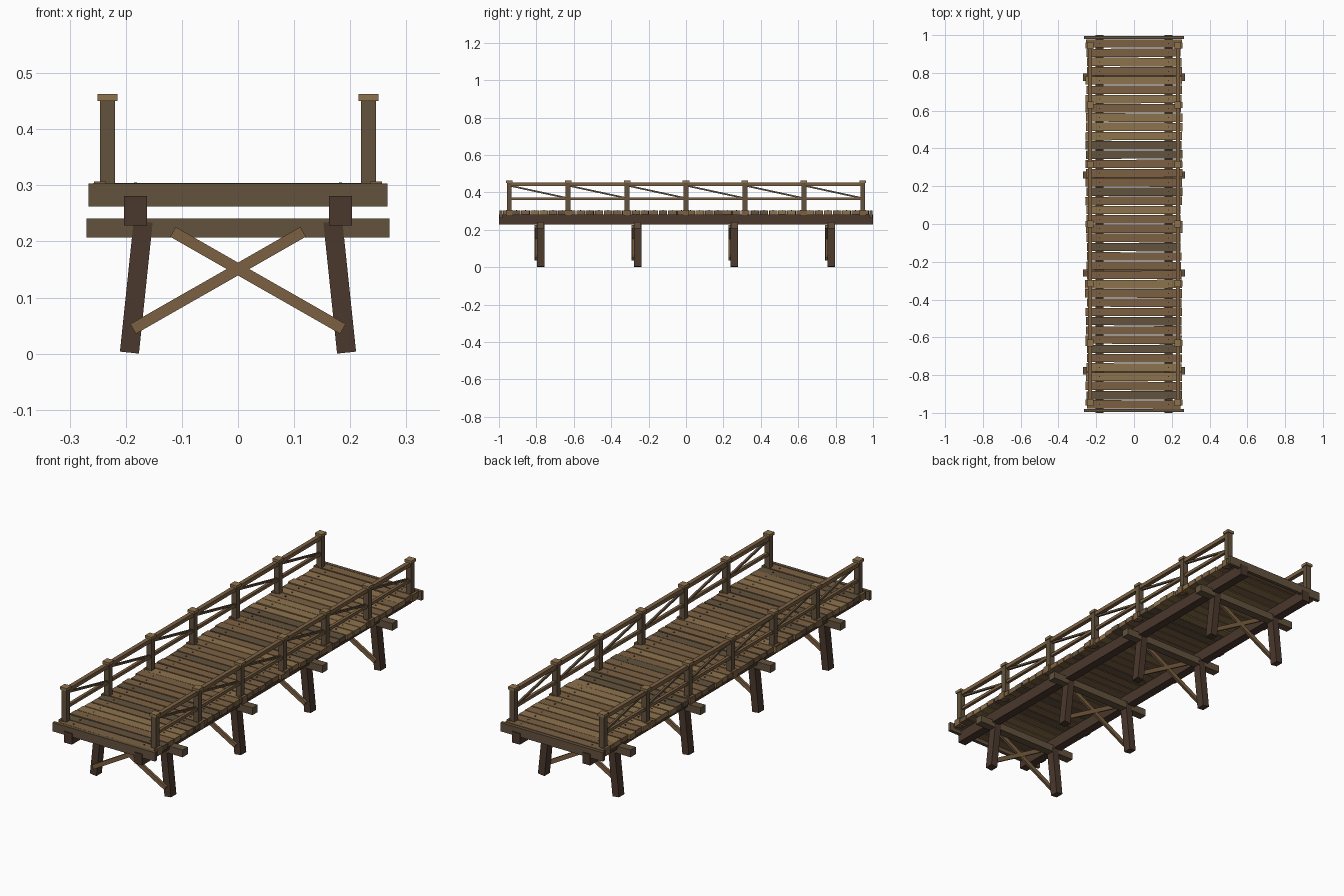
import bpy, math, random
from mathutils import Vector, Matrix

if "Cube" in bpy.data.objects:
    bpy.data.objects.remove(bpy.data.objects["Cube"])

random.seed(4)


def material(name, rgb):
    m = bpy.data.materials.new(name)
    m.diffuse_color = (*rgb, 1)
    m.use_nodes = True
    m.node_tree.nodes["Principled BSDF"].inputs["Base Color"].default_value = m.diffuse_color
    return m


DARK = material("dark_timber", (0.07, 0.04, 0.026))
GREY = material("weathered_timber", (0.125, 0.085, 0.046))
BROWN = material("brown_timber", (0.20, 0.118, 0.055))
LIGHT = material("light_timber", (0.27, 0.17, 0.075))
IRON = material("iron", (0.03, 0.027, 0.025))

FACES = [(0, 1, 3, 2), (4, 6, 7, 5), (0, 4, 5, 1),
         (2, 3, 7, 6), (0, 2, 6, 4), (1, 5, 7, 3)]


def box(name, centre, size, mat, rot=None):
    h = Vector(size) / 2
    rot = rot or Matrix.Identity(3)
    verts = [rot @ Vector((sx * h.x, sy * h.y, sz * h.z)) + Vector(centre)
             for sx in (-1, 1) for sy in (-1, 1) for sz in (-1, 1)]
    me = bpy.data.meshes.new(name)
    me.from_pydata(verts, [], FACES)
    me.materials.append(mat)
    ob = bpy.data.objects.new(name, me)
    bpy.context.collection.objects.link(ob)
    return ob


def beam(name, a, b, width_x, width_y, mat):
    """Box whose long axis runs from a to b, lying in the XZ or YZ plane."""
    a, b = Vector(a), Vector(b)
    d = b - a
    if abs(d.y) < 1e-6:
        rot = Matrix.Rotation(math.atan2(d.x, d.z), 3, 'Y')
    else:
        rot = Matrix.Rotation(-math.atan2(d.y, d.z), 3, 'X')
    return box(name, (a + b) / 2, (width_x, width_y, d.length), mat, rot)


# deck planks with slight irregularity, and their nails
N = 40
pitch = 1.96 / N
for i in range(N):
    y = -0.98 + (i + 0.5) * pitch
    mat = random.choices([BROWN, LIGHT, GREY], [7, 2, 1])[0]
    yaw = Matrix.Rotation(random.uniform(-0.006, 0.006), 3, 'Z')
    box("deck_plank", (random.uniform(-0.003, 0.003), y, 0.2915 + random.uniform(-0.001, 0.001)),
        (random.uniform(0.495, 0.513), random.uniform(0.043, 0.046), 0.023), mat, yaw)
    for s in (-1, 1):
        box("nail_head", (s * 0.1825, y, 0.303), (0.005, 0.005, 0.004), IRON)

# long stringers and end boards
for s in (-1, 1):
    box("stringer", (s * 0.1825, 0, 0.2545), (0.041, 2.0, 0.052), DARK)
    box("end_board", (0, s * 0.988, 0.283), (0.532, 0.016, 0.041), GREY)

# trestles: cap beam, splayed legs, crossed braces
for y in (-0.777, -0.259, 0.259, 0.777):
    box("trestle_cap", (0, y, 0.224), (0.54, 0.038, 0.034), GREY)
    for s in (-1, 1):
        beam("trestle_leg", (s * 0.1935, y, 0.0018), (s * 0.169, y, 0.235), 0.034, 0.040, DARK)
        beam("cross_brace", (s * 0.187, y - 0.026 + s * 0.001, 0.044),
             (-s * 0.116, y - 0.026 + s * 0.001, 0.217), 0.020, 0.012, BROWN)

# railings
X = 0.2325
posts = [i * 0.315 for i in range(-3, 4)]
for s in (-1, 1):
    for y in posts:
        box("rail_post", (s * X, y, 0.363), (0.026, 0.026, 0.176), GREY)
        box("post_cap", (s * X, y, 0.4565), (0.035, 0.035, 0.013), LIGHT)
        box("post_foot_block", (s * 0.246, y, 0.290), (0.022, 0.034, 0.034), BROWN)
    box("top_rail", (s * X, 0, 0.443), (0.020, 1.90, 0.018), BROWN)
    box("middle_rail", (s * X, 0, 0.366), (0.014, 1.90, 0.014), BROWN)
    for y in posts[:-1]:
        beam("rail_diagonal", (s * 0.2285, y + 0.012, 0.434), (s * 0.2285, y + 0.303, 0.371),
             0.010, 0.009, GREY)
